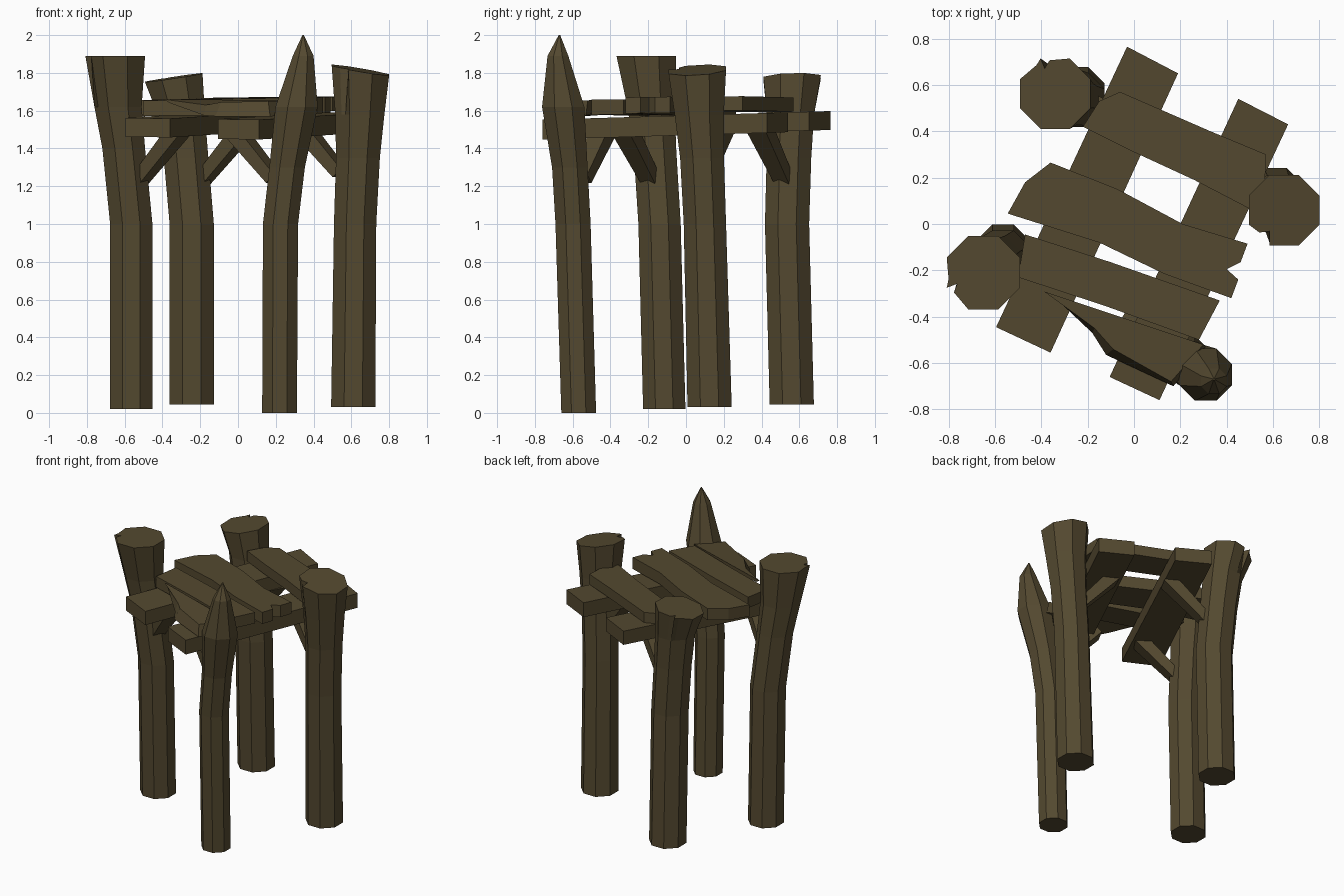
import bpy, bmesh, math
from mathutils import Vector

if "Cube" in bpy.data.objects:
    bpy.data.objects.remove(bpy.data.objects["Cube"])

wood = bpy.data.materials.new("dark weathered wood")
wood.diffuse_color = (0.088, 0.066, 0.029, 1)
wood.use_nodes = True
wood.node_tree.nodes["Principled BSDF"].inputs["Base Color"].default_value = wood.diffuse_color


def finish(name, bm):
    bmesh.ops.recalc_face_normals(bm, faces=bm.faces)
    me = bpy.data.meshes.new(name)
    bm.to_mesh(me)
    bm.free()
    me.materials.append(wood)
    ob = bpy.data.objects.new(name, me)
    bpy.context.collection.objects.link(ob)
    return ob


def loft(name, rings):
    bm = bmesh.new()
    vs = [[bm.verts.new(p) for p in r] for r in rings]
    n = len(vs[0])
    for a, b in zip(vs, vs[1:]):
        for i in range(n):
            j = (i + 1) % n
            bm.faces.new((a[i], a[j], b[j], b[i]))
    bm.faces.new(vs[0][::-1])
    bm.faces.new(vs[-1])
    return finish(name, bm)


def post(name, rings, notch=None, tilt=(0, 0)):
    """Octagonal post; rings are (x, y, z, half width); notch = angle of a split in the top."""
    angles = [(22.5 + 45 * i, 1) for i in range(8)]
    if notch is not None:
        angles += [(notch - 13, 0.95), (notch, 0.72), (notch + 11, 0.95)]
    angles.sort()
    out = []
    for k, (x, y, z, w) in enumerate(rings):
        last = k == len(rings) - 1
        ring = []
        for d, cut in angles:
            a = math.radians(d)
            off = math.radians((d % 45 + 22.5) % 45 - 22.5)
            r = w / math.cos(off)          # stay on the octagon outline
            if last:
                r *= cut
            dx, dy = r * math.cos(a), r * math.sin(a)
            dz = tilt[0] * dx + tilt[1] * dy if last else 0
            ring.append((x + dx, y + dy, z + dz))
        out.append(ring)
    loft(name, out)


def slab(name, outline, z, thick, slope=(0, 0)):
    """Flat board from a plan outline, its top on a sloping plane."""
    top = [(x, y, z + slope[0] * x + slope[1] * y) for x, y in outline]
    loft(name, [[(x, y, h - thick) for x, y, h in top], top])


def brace(name, p, q, w=0.055, h=0.04):
    p, q = Vector(p), Vector(q)
    d = (q - p).normalized()
    s = d.cross(Vector((0, 0, 1))).normalized() * w
    u = s.cross(d).normalized() * h
    def ring(c, k):
        return [c + s * k + u * k, c - s * k + u * k, c - s * k - u * k, c + s * k - u * k]
    loft(name, [ring(p, 0.8), ring(q, 1.05)])


# posts
post("left_post", [(-.565, -.115, .02, .112), (-.565, -.14, 1.0, .112), (-.605, -.165, 1.4, .113),
                   (-.635, -.185, 1.62, .125), (-.65, -.21, 1.89, .158)], 203)
post("back_post", [(-.245, .56, .045, .117), (-.245, .535, 1.0, .117), (-.275, .545, 1.35, .118),
                   (-.30, .553, 1.58, .125), (-.34, .562, 1.775, .152)], 112.5, (.15, .03))
post("right_post", [(.61, .125, .03, .117), (.62, .10, 1.0, .112), (.635, .085, 1.35, .116),
                    (.645, .07, 1.58, .13), (.648, .06, 1.815, .152)], 235, (-.17, .06))
post("pointed_front_post", [(.22, -.568, 0, .092), (.225, -.598, 1.0, .093), (.26, -.615, 1.3, .094),
                            (.31, -.65, 1.62, .112), (.345, -.678, 1.89, .055), (.345, -.67, 2.0, .004)])

# long beams under the deck
slab("left_beam", [(-.03, .765), (-.595, -.445), (-.36, -.555), (.19, .65)], 1.575, .10, (0, .03))
slab("right_beam", [(.45, .54), (-.105, -.66), (.11, -.76), (.665, .43)], 1.575, .105, (0, .03))

# deck planks
slab("back_plank", [(-.06, .57), (-.15, .53), (-.22, .42), (0, .31), (.26, .19), (.50, .065),
                    (.565, .19), (.57, .30), (.33, .40)], 1.665, .075, (.015, .01))
slab("broad_plank", [(-.36, .265), (-.47, .18), (-.545, .045), (-.15, -.08), (.13, -.215), (.42, -.32),
                     (.45, -.24), (.40, -.195), (.46, -.165), (.49, -.085), (.21, 0), (-.07, .15)],
     1.665, .085, (.02, .01))
slab("front_plank", [(-.47, -.045), (-.50, -.23), (-.12, -.355), (.28, -.50), (.37, -.33), (-.1, -.165)],
     1.66, .08, (.01, .01))
# splintered front plank with sloping broken edge
edge = [(-.39, -.29, 1.66), (-.17, -.45, 1.63), (-.09, -.54, 1.645), (.16, -.68, 1.65), (.30, -.52, 1.655)]
base = [(-.36, -.30, 1.64), (-.18, -.47, 1.575), (-.12, -.565, 1.57), (.17, -.70, 1.57), (.31, -.53, 1.575)]
loft("broken_plank", [base, edge])

# diagonal braces from posts to beams
for name, p, q in [("left_brace", (-.53, -.18, 1.22), (-.30, -.33, 1.51)),
                   ("back_brace", (-.19, .52, 1.23), (.04, .39, 1.51)),
                   ("front_brace", (.19, -.55, 1.24), (-.03, -.43, 1.51)),
                   ("right_brace", (.54, .10, 1.27), (.34, .19, 1.51))]:
    brace(name, p, q)
